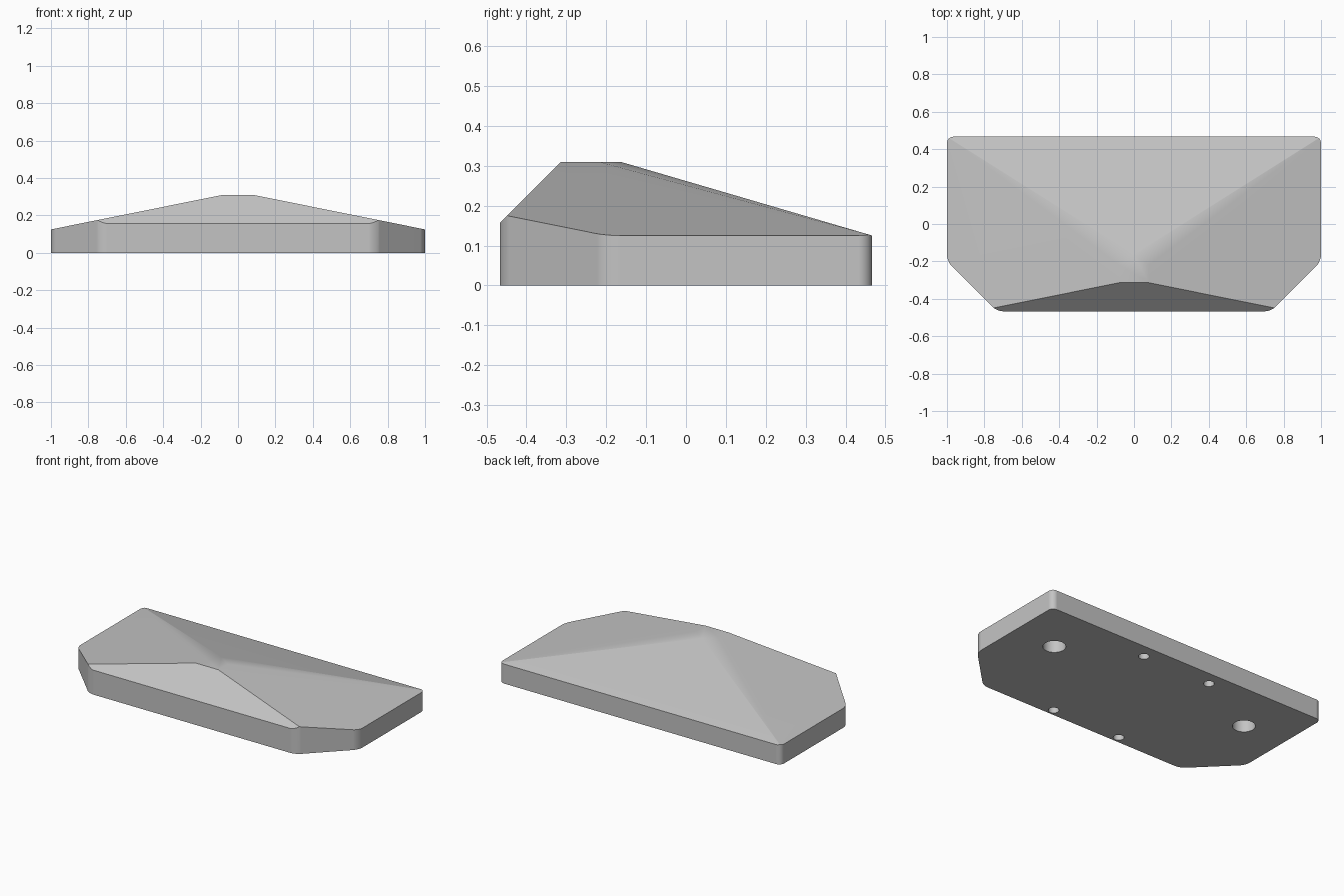
import bpy, bmesh, math
from mathutils import Vector

cube = bpy.data.objects.get("Cube")
if cube:
    bpy.data.objects.remove(cube, do_unlink=True)

grey = bpy.data.materials.new("light_grey")
grey.use_nodes = True
colour = (0.55, 0.55, 0.55, 1)
grey.diffuse_color = colour
grey.node_tree.nodes["Principled BSDF"].inputs["Base Color"].default_value = colour


def slice_above(bm, point, normal):
    """Cut off everything on the normal's side and cap the cut."""
    geom = bm.verts[:] + bm.edges[:] + bm.faces[:]
    cut = bmesh.ops.bisect_plane(bm, geom=geom, dist=1e-6, plane_co=point,
                                 plane_no=Vector(normal).normalized(), clear_outer=True)
    rim = [e for e in cut["geom_cut"] if isinstance(e, bmesh.types.BMEdge) and e.is_boundary]
    bmesh.ops.edgeloop_fill(bm, edges=rim)


# Plan outline with clipped front corners, extruded upward
half = [(0.733, -0.467), (1, -0.2), (1, 0.467)]
outline = half + [(-x, y) for x, y in reversed(half)]
bm = bmesh.new()
base = bm.faces.new([bm.verts.new((x, y, 0)) for x, y in outline])
top = bmesh.ops.extrude_face_region(bm, geom=[base])
bmesh.ops.translate(bm, vec=(0, 0, 0.31),
                    verts=[v for v in top["geom"] if isinstance(v, bmesh.types.BMVert)])
bmesh.ops.recalc_face_normals(bm, faces=bm.faces[:])

# Rounded upright corners
upright = [e for e in bm.edges if abs(e.verts[0].co.z - e.verts[1].co.z) > 0.1]
bmesh.ops.bevel(bm, geom=upright, offset=0.035, segments=6, profile=0.5, affect='EDGES')

# Sloping sides, back and front
for side in (-1, 1):
    slice_above(bm, (side, 0, 0.125), (side * 0.201, 0, 1))
slice_above(bm, (0, 0.467, 0.125), (0, 0.293, 1))
slice_above(bm, (0, -0.467, 0.157), (0, -1, 1))
# Tapered facets that soften the two back ridges
for side in (-1, 1):
    slice_above(bm, (side, 0.467, 0.125), (side * 0.096, 0.141, 1))
bmesh.ops.recalc_face_normals(bm, faces=bm.faces[:])

mesh = bpy.data.meshes.new("wedge_body")
bm.to_mesh(mesh)
bm.free()
mesh.materials.append(grey)
body = bpy.data.objects.new("wedge_body", mesh)
bpy.context.collection.objects.link(body)

# Blind holes in the underside: two large, four small
cutter_bm = bmesh.new()
for x, y, radius in ((0.706, 0.134, 0.066), (0.242, 0.376, 0.031), (0.242, -0.425, 0.031)):
    for side in (-1, 1):
        made = bmesh.ops.create_cone(cutter_bm, cap_ends=True, segments=32, radius1=radius,
                                     radius2=radius, depth=0.2)
        bmesh.ops.translate(cutter_bm, verts=made["verts"], vec=(side * x, y, 0))
cutter_mesh = bpy.data.meshes.new("hole_cutter")
cutter_bm.to_mesh(cutter_mesh)
cutter_bm.free()
cutter_mesh.materials.append(grey)
cutter = bpy.data.objects.new("hole_cutter", cutter_mesh)
bpy.context.collection.objects.link(cutter)

bpy.ops.object.select_all(action='DESELECT')
body.select_set(True)
bpy.context.view_layer.objects.active = body
holes = body.modifiers.new("holes", 'BOOLEAN')
holes.operation = 'DIFFERENCE'
holes.solver = 'EXACT'
holes.object = cutter
bpy.ops.object.modifier_apply(modifier=holes.name)
bpy.data.objects.remove(cutter, do_unlink=True)

# Soft ridges, crisp rims
bpy.ops.object.shade_smooth_by_angle(angle=math.radians(25))
weighted = body.modifiers.new("even_normals", 'WEIGHTED_NORMAL')
weighted.keep_sharp = True
